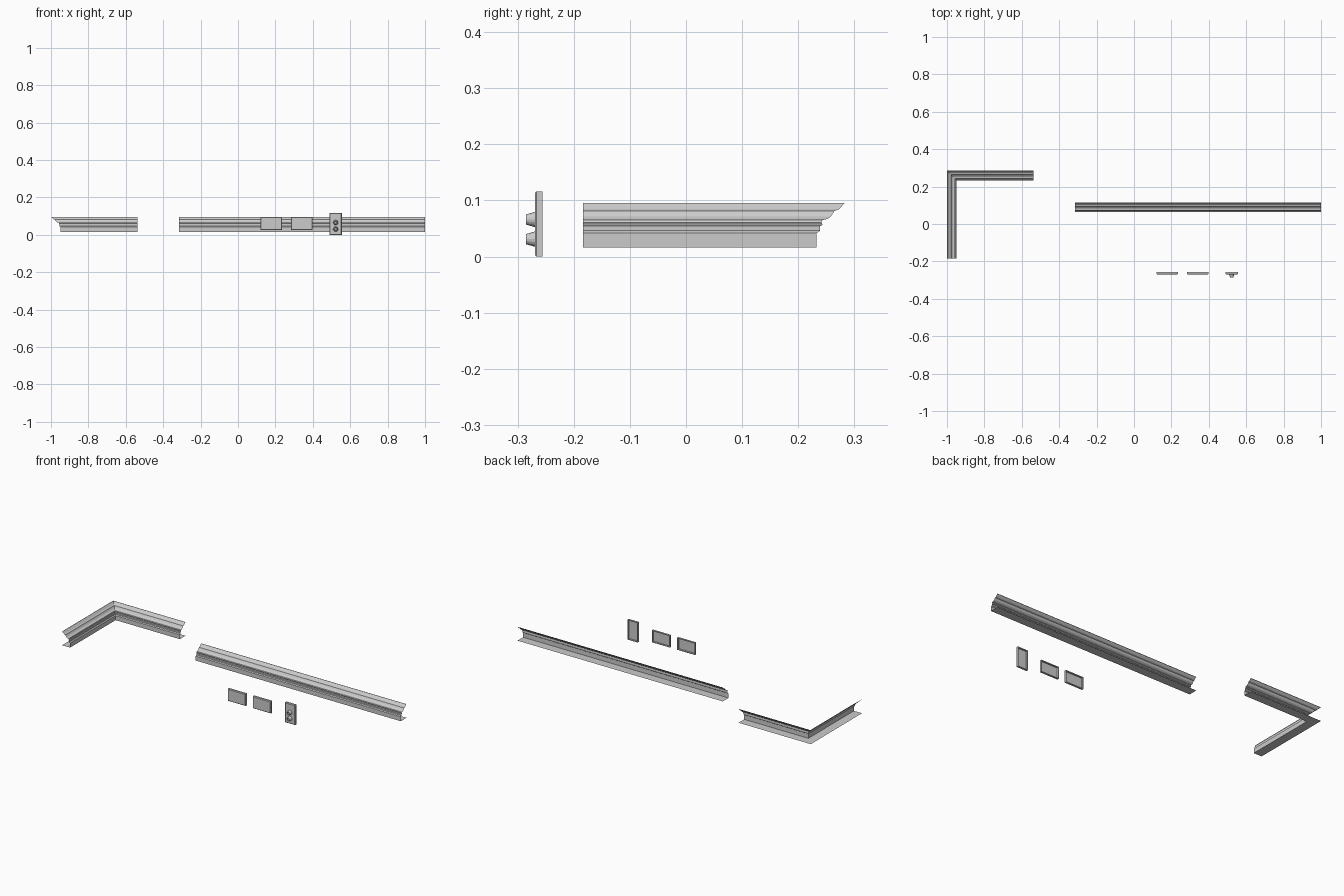
import bpy, bmesh, math
from mathutils import Matrix, Vector

if "Cube" in bpy.data.objects:
    bpy.data.objects.remove(bpy.data.objects["Cube"])

# moulding section: (distance out from the wall, height)
PROFILE = [(0.0, 0.016), (0.052, 0.016), (0.052, 0.042), (0.046, 0.046),
           (0.046, 0.054), (0.042, 0.056), (0.042, 0.058), (0.044, 0.061),
           (0.042, 0.065), (0.033, 0.067), (0.027, 0.071), (0.023, 0.077),
           (0.021, 0.081), (0.013, 0.084), (0.008, 0.089), (0.002, 0.0955),
           (0.0, 0.0955)]


def finish(name, bm):
    mesh = bpy.data.meshes.new(name)
    bm.to_mesh(mesh)
    bm.free()
    ob = bpy.data.objects.new(name, mesh)
    bpy.context.collection.objects.link(ob)
    return ob


def sweep(name, stations):
    """Skin the section through stations, each a function d -> (x, y)."""
    bm = bmesh.new()
    rows = [[bm.verts.new((*st(d), z)) for d, z in PROFILE] for st in stations]
    for a, b in zip(rows, rows[1:]):
        for i in range(len(PROFILE) - 1):
            bm.faces.new((a[i], b[i], b[i + 1], a[i + 1]))
    return finish(name, bm)


def plate(name, x0, x1, z0, z1, y_back=-0.256, depth=0.0135):
    """Wall plate with chamfered front and hollow back."""
    bm = bmesh.new()

    def ring(inset, y):
        return [bm.verts.new(p) for p in (
            (x0 + inset, y, z0 + inset), (x1 - inset, y, z0 + inset),
            (x1 - inset, y, z1 - inset), (x0 + inset, y, z1 - inset))]

    front = y_back - depth
    rings = [ring(0.003, front), ring(0.0, front + 0.003), ring(0.0, y_back),
             ring(0.004, y_back), ring(0.004, front + 0.004)]
    bm.faces.new(rings[0])
    for a, b in zip(rings, rings[1:]):
        for i in range(4):
            j = (i + 1) % 4
            bm.faces.new((a[i], b[i], b[j], a[j]))
    bm.faces.new(rings[-1])
    bmesh.ops.recalc_face_normals(bm, faces=bm.faces)
    return finish(name, bm)


def knob(name, x, z):
    """Tapered connector with a small recess in its tip."""
    bm = bmesh.new()
    turn = Matrix.Translation(Vector((x, -0.2775, z))) @ Matrix.Rotation(math.pi / 2, 4, 'X')
    bmesh.ops.create_cone(bm, cap_ends=True, segments=16, radius1=0.0135,
                          radius2=0.009, depth=0.016, matrix=turn)
    bm.faces.ensure_lookup_table()
    tip = min(bm.faces, key=lambda f: f.calc_center_median().y)
    bmesh.ops.inset_region(bm, faces=[tip], thickness=0.003)
    bmesh.ops.translate(bm, verts=tip.verts, vec=(0, 0.004, 0))
    return finish(name, bm)


# straight wall moulding
sweep("straight_moulding", [lambda d: (-0.316, 0.115 - d), lambda d: (1.0, 0.115 - d)])

# mitred inside-corner moulding
sweep("corner_moulding", [lambda d: (-1.0 + d, -0.184),
                          lambda d: (-1.0 + d, 0.285 - d),
                          lambda d: (-0.536, 0.285 - d)])

# wall plates
plate("blank_plate_left", 0.121, 0.236, 0.026, 0.096)
plate("blank_plate_right", 0.283, 0.398, 0.026, 0.096)
plate("connector_plate", 0.489, 0.555, 0.0, 0.116)
for label, z in (("upper", 0.066), ("lower", 0.031)):
    knob(label + "_connector", 0.522, z)
